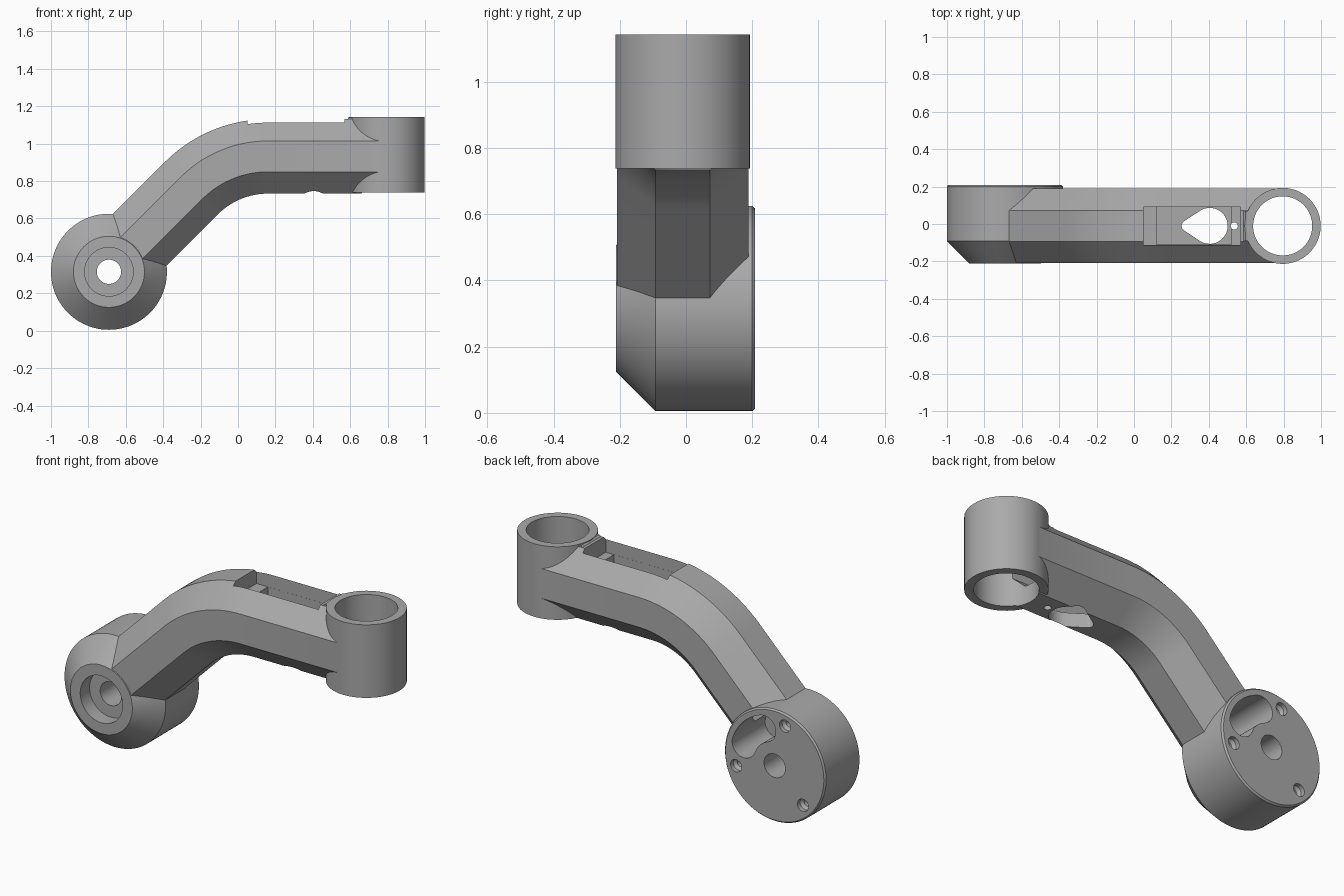
import bpy, bmesh
from math import sin, cos, pi, radians, acos
from mathutils import Vector

if "Cube" in bpy.data.objects:
    bpy.data.objects.remove(bpy.data.objects["Cube"])

grey = bpy.data.materials.new("plain grey")
grey.use_nodes = True
colour = (0.4, 0.4, 0.4, 1)
grey.diffuse_color = colour
grey.node_tree.nodes["Principled BSDF"].inputs["Base Color"].default_value = colour

MID_Y = -0.01                      # middle plane of the arm
HUB = Vector((-0.69, 0.315))       # hub axis in x, z
RING_X = 0.795                     # socket axis
ARM_Z = 0.932                      # centre height of the level part


def loft(name, rings):
    """Skin a list of equal rings and cap both ends."""
    bm = bmesh.new()
    loops = [[bm.verts.new(p) for p in ring] for ring in rings]
    for a, b in zip(loops, loops[1:]):
        for i in range(len(a)):
            j = (i + 1) % len(a)
            bm.faces.new((a[i], a[j], b[j], b[i]))
    bm.faces.new(loops[0])
    bm.faces.new(loops[-1])
    bmesh.ops.recalc_face_normals(bm, faces=bm.faces)
    mesh = bpy.data.meshes.new(name)
    bm.to_mesh(mesh)
    bm.free()
    mesh.materials.append(grey)
    obj = bpy.data.objects.new(name, mesh)
    bpy.context.collection.objects.link(obj)
    return obj


def place(axis, u, w, h):
    return (u, h, w) if axis == "Y" else (u, w, h)


def prism(name, axis, outline, low, high):
    return loft(name, [[place(axis, u, w, h) for u, w in outline] for h in (low, high)])


def arc(centre, radius, start, end, steps):
    return [(centre[0] + radius * cos(start + (end - start) * i / steps),
             centre[1] + radius * sin(start + (end - start) * i / steps))
            for i in range(steps + 1)]


def turned(name, axis, centre, levels, sides=64):
    """Round part described by (radius, height) levels."""
    return loft(name, [[place(axis, u, w, h) for u, w in arc(centre, r, 0, 2 * pi, sides)[:-1]]
                       for r, h in levels])


def box(name, x0, x1, half_y, z0, z1):
    outline = [(x0, z0), (x1, z0), (x1, z1), (x0, z1)]
    return prism(name, "Y", outline, MID_Y - half_y, MID_Y + half_y)


def sweep(name, apothem, start, end_x):
    """Octagonal bar along the bent centre line."""
    bend = (0.16, ARM_Z - 0.577)
    path = [(Vector((end_x, ARM_Z)), 0)]
    steps = 24
    for i, p in enumerate(arc(bend, 0.577, pi / 2, 3 * pi / 4, steps)):
        path.append((Vector(p), pi / 4 * i / steps))
    path.append((path[-1][0] + (start - 0.62) * Vector((cos(pi / 4), sin(pi / 4))), pi / 4))
    rings = []
    corner = apothem / cos(pi / 8)
    for p, tilt in path:
        ring = []
        for y, n in arc((0, 0), corner, pi / 8, pi / 8 + 2 * pi, 8)[:-1]:
            ring.append((p.x - n * sin(tilt), MID_Y + y, p.y + n * cos(tilt)))
        rings.append(ring)
    return loft(name, rings)


def combine(target, part, operation):
    mod = target.modifiers.new(part.name, "BOOLEAN")
    mod.operation, mod.object, mod.solver = operation, part, "EXACT"
    bpy.context.view_layer.objects.active = target
    bpy.ops.object.modifier_apply(modifier=mod.name)
    bpy.data.objects.remove(part)


# Solid body: bent arm, chamfered hub, ring socket and small lip
arm = sweep("bent_arm", 0.199, 0.06, RING_X)
solids = [
    turned("hub", "Y", HUB, [(0.19, -0.212), (0.31, -0.092), (0.31, 0.2), (0.302, 0.209)], 96),
    turned("ring_socket", "Z", (RING_X, MID_Y), [(0.203, 0.738), (0.203, 1.143)], 96),
    prism("socket_lip", "Y", [(0.575, 1.05), (0.66, 1.05), (0.66, 1.14), (0.595, 1.14), (0.575, 1.12)],
          MID_Y - 0.08, MID_Y + 0.08),
]
for part in solids:
    combine(arm, part, "UNION")


def polar(radius, angle):
    return (HUB.x + radius * cos(angle), HUB.y + radius * sin(angle))


# Kidney opening in the hub back, on the side of the arm
aim, spread, mid, cap = pi / 4, radians(26), 0.2, 0.072
kidney = (arc(HUB, mid + cap, aim - spread, aim + spread, 16)
          + arc(polar(mid, aim + spread), cap, aim + spread, aim + spread + pi, 12)[1:]
          + arc(HUB, mid - cap, aim + spread, aim - spread, 16)[1:]
          + arc(polar(mid, aim - spread), cap, aim - spread - pi, aim - spread, 12)[1:-1])

# Teardrop opening in the arm floor
big, small, gap = 0.096, 0.03, 0.12
turn = pi - acos((big - small) / gap)
teardrop = (arc((0.405, MID_Y), big, -turn, turn, 32)
            + arc((0.405 - gap, MID_Y), small, turn, 2 * pi - turn, 12))

cutters = [
    sweep("cable_channel", 0.1, 0.2, RING_X - 0.05),
    prism("kidney_opening", "Y", kidney, -0.08, 0.4),
    box("top_ledge", 0.05, 0.57, 0.101, 1.04, 1.3),
    box("top_slot", 0.12, 0.52, 0.1005, 0.81, 1.2),
    prism("teardrop_hole", "Z", teardrop, 0.6, 0.9),
    turned("pin_hole", "Z", (0.536, MID_Y), [(0.019, 0.6), (0.019, 1.1)], 24),
    turned("socket_bore", "Z", (RING_X, MID_Y), [(0.158, 0.6), (0.158, 1.3)], 96),
    turned("front_recess", "Y", HUB, [(0.13, -0.4), (0.13, -0.13)]),
    turned("axle_hole", "Y", HUB, [(0.065, -0.5), (0.065, 0.5)]),
]
# Three stepped screw holes
for i in range(3):
    spot = polar(0.245, aim + pi / 3 + i * 2 * pi / 3)
    cutters.append(turned("screw_hole", "Y", spot,
                          [(0.02, 0.06), (0.02, 0.17), (0.034, 0.185), (0.034, 0.3)], 32))
for cutter in cutters:
    combine(arm, cutter, "DIFFERENCE")

# Smooth rounded faces, keep hard edges
for obj in bpy.context.selected_objects:
    obj.select_set(False)
arm.select_set(True)
bpy.context.view_layer.objects.active = arm
bpy.ops.object.shade_smooth_by_angle(angle=radians(25))
